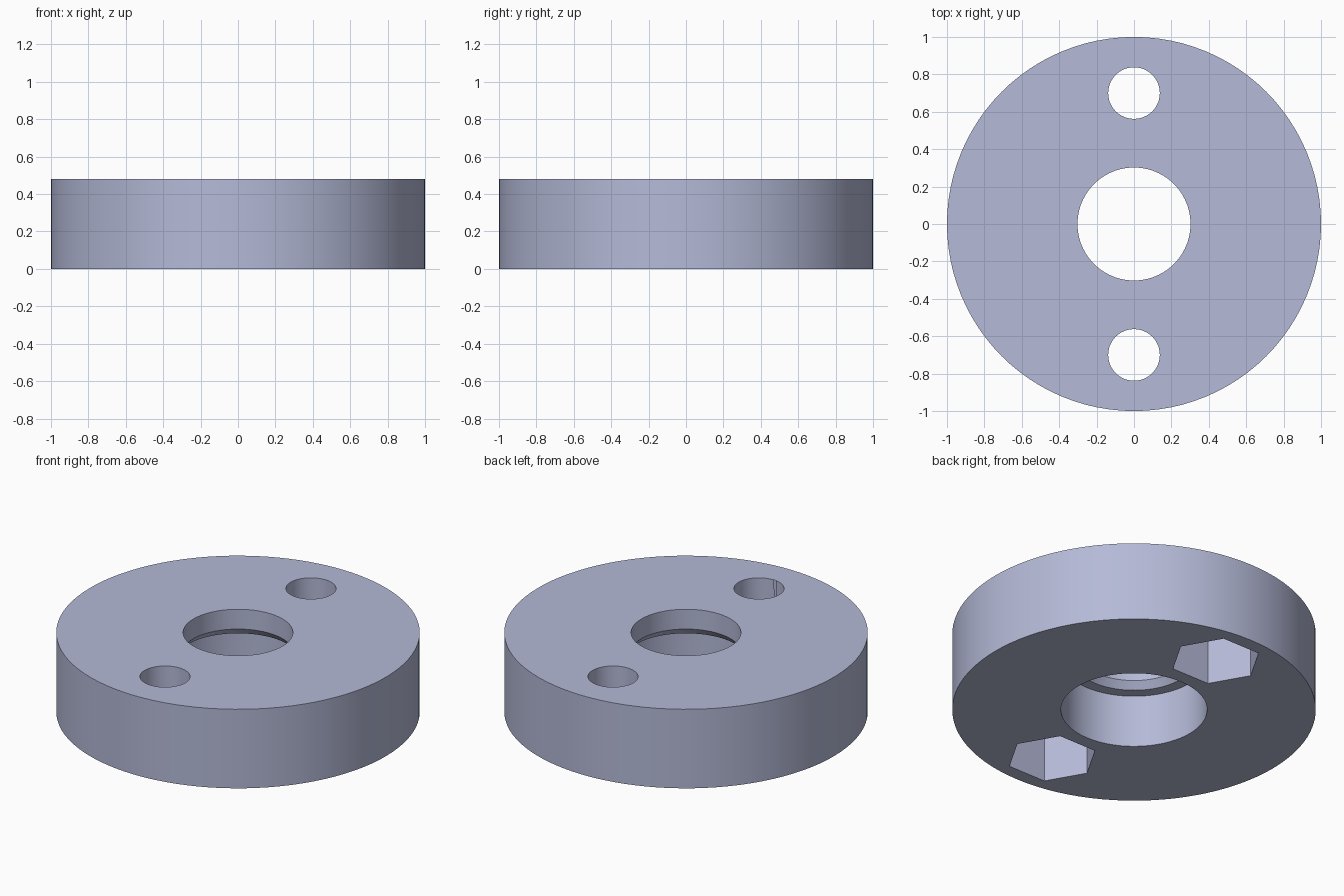
import bpy, bmesh, math

if "Cube" in bpy.data.objects:
    bpy.data.objects.remove(bpy.data.objects["Cube"])

SEG = 96
HEIGHT = 0.48

steel = bpy.data.materials.new("blue_grey")
steel.diffuse_color = (0.46, 0.49, 0.68, 1)
steel.use_nodes = True
steel.node_tree.nodes["Principled BSDF"].inputs["Base Color"].default_value = steel.diffuse_color


def lathe(name, profile):
    """Revolve a closed (radius, z) profile around the z axis."""
    bm = bmesh.new()
    rings = []
    for i in range(SEG):
        a = 2 * math.pi * i / SEG
        rings.append([bm.verts.new((r * math.cos(a), r * math.sin(a), z))
                      for r, z in profile])
    n = len(profile)
    for i in range(SEG):
        p, q = rings[i], rings[(i + 1) % SEG]
        for j in range(n):
            k = (j + 1) % n
            bm.faces.new((p[j], q[j], q[k], p[k]))
    bmesh.ops.recalc_face_normals(bm, faces=bm.faces)
    mesh = bpy.data.meshes.new(name)
    bm.to_mesh(mesh)
    bm.free()
    ob = bpy.data.objects.new(name, mesh)
    bpy.context.collection.objects.link(ob)
    return ob


def prism_cutter(name, sides, radius, y, z0, z1):
    bpy.ops.mesh.primitive_cylinder_add(
        vertices=sides, radius=radius, depth=z1 - z0, location=(0, y, (z0 + z1) / 2),
        # hexagon corners point along x
        rotation=(0, 0, math.pi / 2))
    ob = bpy.context.object
    ob.name = name
    ob.hide_render = True
    return ob


# Disc with a through hole, chamfered step and wider bore underneath
disc = lathe("flange_disc", [
    (1.0, 0), (1.0, HEIGHT), (0.302, HEIGHT), (0.302, 0.36),
    (0.336, 0.318), (0.402, 0.318), (0.402, 0)])
disc.data.materials.append(steel)

# Bolt holes from the top, hexagonal nut pockets from the bottom
cutters = []
for y in (-0.7, 0.7):
    cutters.append(prism_cutter("bolt_hole_cutter", 48, 0.138, y, 0.1, 0.6))
    cutters.append(prism_cutter("nut_pocket_cutter", 6, 0.25, y, -0.1, 0.318))

bpy.ops.object.select_all(action='DESELECT')
disc.select_set(True)
bpy.context.view_layer.objects.active = disc
for c in cutters:
    mod = disc.modifiers.new("cut", 'BOOLEAN')
    mod.operation = 'DIFFERENCE'
    mod.solver = 'EXACT'
    mod.object = c
    bpy.ops.object.modifier_apply(modifier=mod.name)
for c in cutters:
    bpy.data.objects.remove(c, do_unlink=True)

# One material only, round walls smooth, rims sharp
disc.data.materials.clear()
disc.data.materials.append(steel)
bpy.ops.object.shade_smooth_by_angle(angle=math.radians(25))
